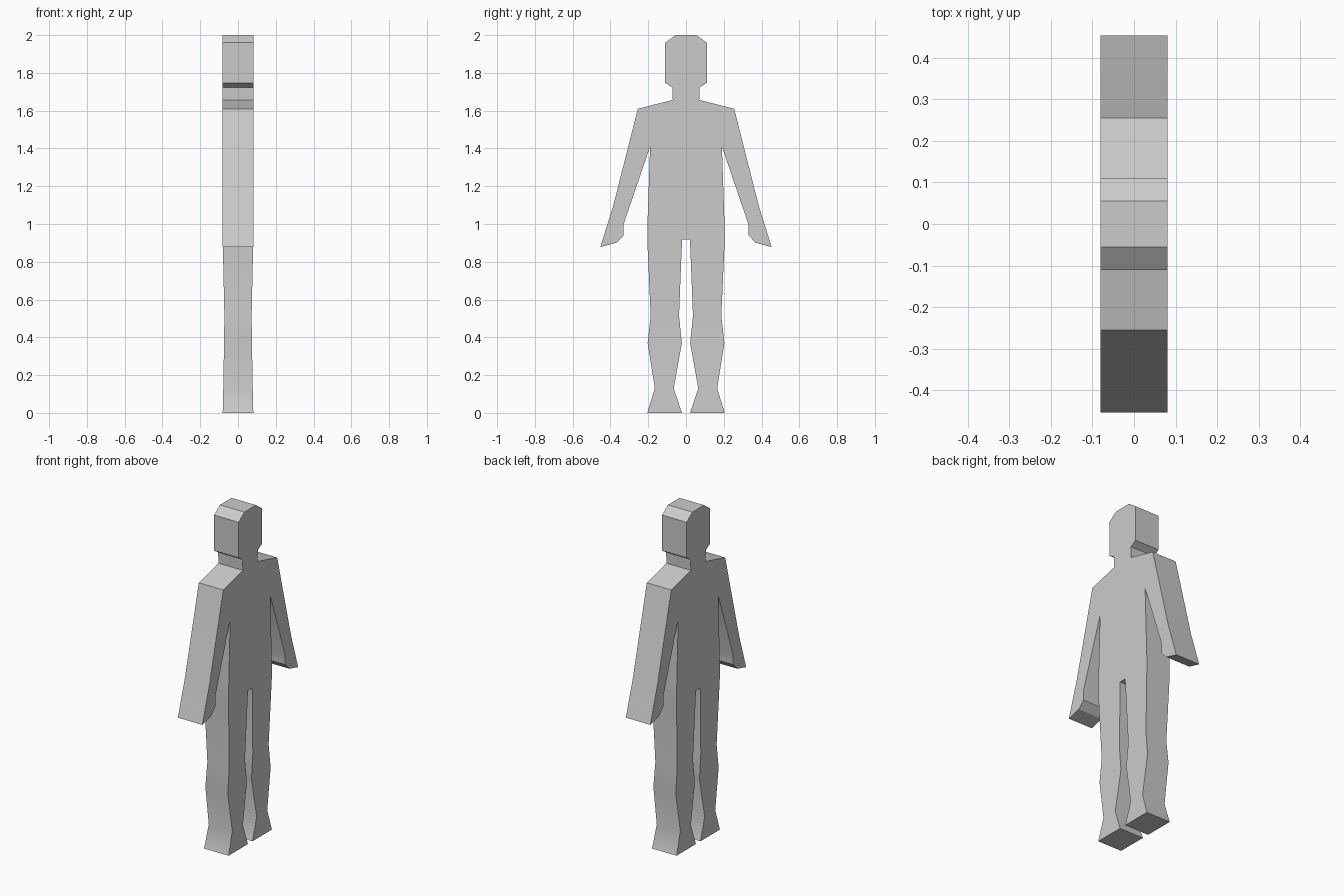
import bpy, bmesh, math

if "Cube" in bpy.data.objects:
    bpy.data.objects.remove(bpy.data.objects["Cube"])

HALF = 0.081  # half thickness of the cut-out figure

# Half outline (y, z): head, neck, shoulder, arm, hand, armpit, waist, hip
upper = [(0.055, 2.0), (0.11, 1.96), (0.11, 1.747), (0.072, 1.723), (0.07, 1.657),
         (0.255, 1.61), (0.387, 1.09), (0.425, 0.97), (0.453, 0.878), (0.37, 0.90),
         (0.33, 0.94), (0.33, 1.0), (0.19, 1.41), (0.204, 1.0)]

# Leg rows: (outer y, inner y, z, half thickness) from hip to sole
leg = [(0.205, 0.021, 0.917, HALF), (0.187, 0.037, 0.513, 0.072),
       (0.203, 0.022, 0.37, 0.074), (0.165, 0.065, 0.13, 0.078),
       (0.205, 0.022, 0.0, HALF)]

bm = bmesh.new()


def leg_verts(side):
    return [(bm.verts.new((0, side * o, z)), bm.verts.new((0, side * i, z)))
            for o, i, z, t in leg]


# Flat silhouette: torso with arms and head as one face, legs as strips
right, left = leg_verts(1), leg_verts(-1)
r_up = [bm.verts.new((0, y, z)) for y, z in upper]
l_up = [bm.verts.new((0, -y, z)) for y, z in upper]
bm.faces.new(r_up + list(right[0]) + list(reversed(left[0])) + l_up[::-1])
for rows, flip in ((right, False), (left, True)):
    for a, b in zip(rows, rows[1:]):
        quad = [a[0], b[0], b[1], a[1]]
        bm.faces.new(quad[::-1] if flip else quad)

# Thickness, slimmer around the knees
thick = {round(z, 3): t for o, i, z, t in leg}
back = list(bm.verts)
res = bmesh.ops.extrude_face_region(bm, geom=list(bm.faces), use_keep_orig=True)
for v in back:
    v.co.x = -thick.get(round(v.co.z, 3), HALF)
for v in res["geom"]:
    if isinstance(v, bmesh.types.BMVert):
        v.co.x = thick.get(round(v.co.z, 3), HALF)
bmesh.ops.recalc_face_normals(bm, faces=bm.faces)

mesh = bpy.data.meshes.new("standing_figure")
bm.to_mesh(mesh)
bm.free()
figure = bpy.data.objects.new("standing_figure", mesh)
bpy.context.collection.objects.link(figure)
bpy.context.view_layer.objects.active = figure
figure.select_set(True)
bpy.ops.object.shade_smooth_by_angle(angle=math.radians(30))
